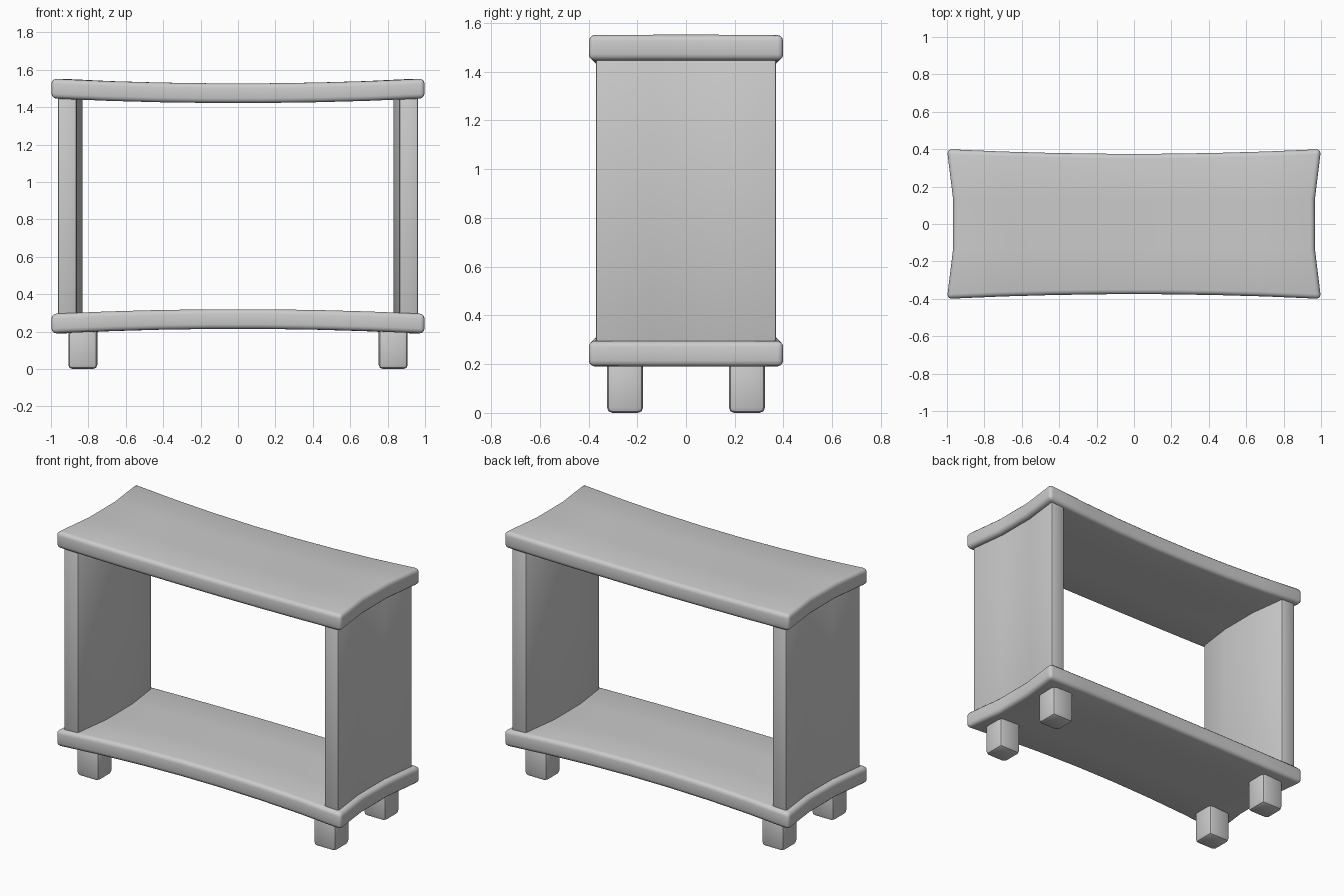
import bpy, bmesh, math
from mathutils import Vector

if "Cube" in bpy.data.objects:
    bpy.data.objects.remove(bpy.data.objects["Cube"])


def block(name, center, size, cuts_x=(), cuts_y=(), bend=None, bevel=0.025, segments=3):
    """Box with loop cuts, optionally bent, with rounded edges."""
    bm = bmesh.new()
    bmesh.ops.create_cube(bm, size=1)
    for v in bm.verts:
        v.co = Vector([a * b for a, b in zip(v.co, size)])
    for axis, cuts in ((Vector((1, 0, 0)), cuts_x), (Vector((0, 1, 0)), cuts_y)):
        for c in cuts:
            bmesh.ops.bisect_plane(bm, geom=bm.verts[:] + bm.edges[:] + bm.faces[:],
                                   plane_co=axis * c, plane_no=axis)
    edges = [e for e in bm.edges if e.calc_face_angle(0) > math.radians(50)]
    if bend:
        for v in bm.verts:
            v.co = bend(v.co.copy())
    bmesh.ops.bevel(bm, geom=edges, offset=bevel, segments=segments,
                    profile=0.5, affect='EDGES')
    bmesh.ops.recalc_face_normals(bm, faces=bm.faces[:])
    me = bpy.data.meshes.new(name)
    bm.to_mesh(me)
    bm.free()
    ob = bpy.data.objects.new(name, me)
    ob.location = center
    bpy.context.collection.objects.link(ob)
    bpy.ops.object.select_all(action='DESELECT')
    ob.select_set(True)
    bpy.context.view_layer.objects.active = ob
    bpy.ops.object.shade_smooth_by_angle(angle=math.radians(40))
    return ob


def board_bend(direction):
    # edges pinch inward, middle bows toward the opening
    def bend(p):
        bow_x = 1 - p.x ** 2
        bow_y = 1 - (p.y / 0.4) ** 2
        return Vector((p.x * (1 - 0.037 * bow_y), p.y * (1 - 0.0625 * bow_x),
                       p.z + direction * 0.025 * bow_x))
    return bend


def panel_bend(side):
    # panel curves inward between its front and back edges
    return lambda p: Vector((p.x - side * 0.035 * (1 - (p.y / 0.37) ** 2), p.y, p.z))


cuts_x = (-0.7, -0.43, -0.14, 0.14, 0.43, 0.7)
cuts_y = (-0.13, 0.13)

# top and bottom boards
block("top_board", (0, 0, 1.499), (2, 0.8, 0.105), cuts_x, cuts_y, board_bend(-1))
block("bottom_board", (0, 0, 0.242), (2, 0.8, 0.105), cuts_x, cuts_y, board_bend(1))

for side, label in ((-1, "left"), (1, "right")):
    # side panels
    block(label + "_panel", (side * 0.913, 0, 0.87), (0.1, 0.74, 1.2),
          (), cuts_y, panel_bend(side), bevel=0.012, segments=2)
    # feet
    for depth, end in ((-1, "front"), (1, "back")):
        block(f"{end}_{label}_foot", (side * 0.83, depth * 0.25, 0.11),
              (0.155, 0.148, 0.22), bevel=0.022, segments=2)
